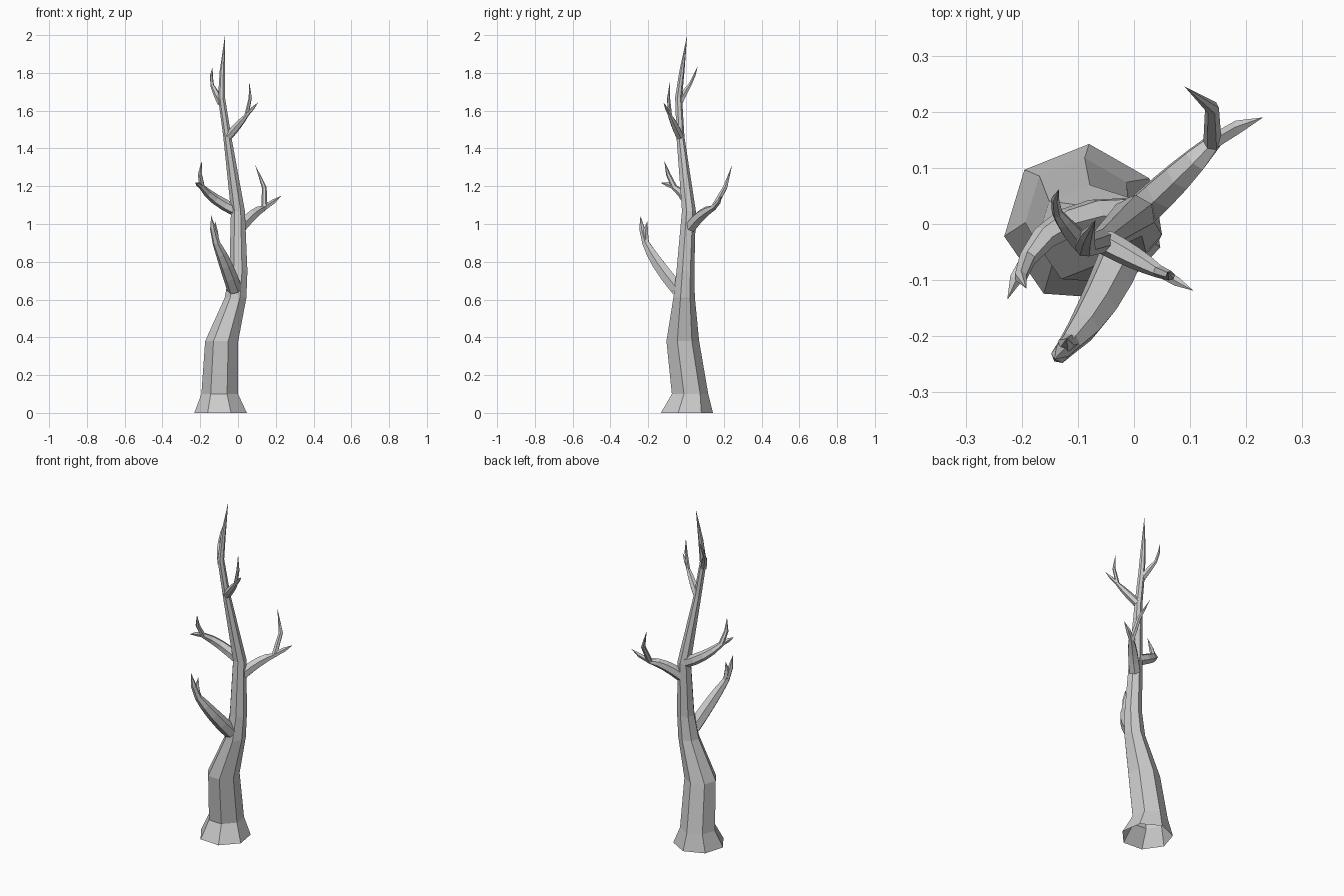
import bpy, bmesh, math
from mathutils import Vector

if "Cube" in bpy.data.objects:
    bpy.data.objects.remove(bpy.data.objects["Cube"])


def limb(name, pts, radii, sides, phase=0.0, level=False):
    """Faceted tapering tube along pts; a radius of 0 ends it in a point."""
    bm = bmesh.new()
    side, prev = Vector((1, 0, 0)), None
    for i, (p, r) in enumerate(zip(pts, radii)):
        if r == 0:
            ring = [bm.verts.new(p)] * sides
        else:
            d = Vector((0, 0, 1))
            if not level:
                d = (pts[min(i + 1, len(pts) - 1)] - pts[max(i - 1, 0)]).normalized()
            side = (side - d * side.dot(d)).normalized()
            other = d.cross(side)
            turns = [phase + math.tau * k / sides for k in range(sides)]
            ring = [bm.verts.new(p + r * (side * math.cos(t) + other * math.sin(t))) for t in turns]
        if prev:
            for k in range(sides):
                n = (k + 1) % sides
                face = [prev[k], prev[n], ring[n]]
                bm.faces.new(face if r == 0 else face + [ring[k]])
        prev = ring
    me = bpy.data.meshes.new(name)
    bm.to_mesh(me)
    bm.free()
    bpy.context.collection.objects.link(bpy.data.objects.new(name, me))


def branch(name, start, mid, fork, *tips):
    """Stem arching from start through mid to fork, thinner the higher it sits, then twigs."""
    a, m, b = Vector(start), Vector(mid), Vector(fork)
    ctrl = 2 * m - (a + b) / 2
    ts = [k / 4 for k in range(5)]
    stem = [a * (1 - t) ** 2 + ctrl * 2 * t * (1 - t) + b * t * t for t in ts]
    r = .055 - .022 * a.z
    radii = [r * (1 - .5 * t * t) for t in ts]
    ahead = (b - m).normalized()
    for i, tip in enumerate(tips):
        v = Vector(tip) - b
        twig = [b + v * .42 + ahead * v.length * .12, b + v]
        taper = [r * .38, 0]
        if i == 0:
            limb(name, stem + twig, radii + taper, 6)
        else:
            limb(name + "_twig", [b] + twig, [radii[-1] * .85] + taper, 5)


# Trunk with flared, open root: x, y, z, radius
trunk = [(-.09, 0, 0, .143), (-.095, .018, .1, .1), (-.085, -.02, .38, .09),
         (-.012, -.012, .61, .059), (.003, -.005, .75, .049), (0, .014, 1.07, .038),
         (-.056, -.03, 1.46, .022), (-.087, -.04, 1.67, .019),
         (-.083, -.022, 1.81, .014), (-.069, .006, 2, 0)]
limb("trunk", [Vector(p[:3]) for p in trunk], [p[3] for p in trunk],
     7, math.radians(86), True)

# Branches: start, middle, fork, twig tips
branch("lower_front_branch", (-.018, -.045, .655), (-.065, -.145, .785), (-.115, -.213, .9),
       (-.142, -.241, 1.045), (-.12, -.204, 1.015))
branch("right_branch", (.015, .025, .985), (.08, .085, 1.05), (.14, .145, 1.085),
       (.09, .245, 1.315), (.23, .19, 1.15))
branch("left_branch", (-.01, .018, 1.07), (-.12, .002, 1.132), (-.19, -.062, 1.195),
       (-.192, -.115, 1.335), (-.226, -.135, 1.218))
branch("upper_right_branch", (-.05, -.033, 1.465), (0, -.06, 1.522), (.045, -.085, 1.575),
       (.06, -.085, 1.755), (.106, -.119, 1.643))
branch("upper_left_branch", (-.09, -.036, 1.64), (-.115, -.01, 1.69), (-.137, .02, 1.735),
       (-.134, .062, 1.835))
